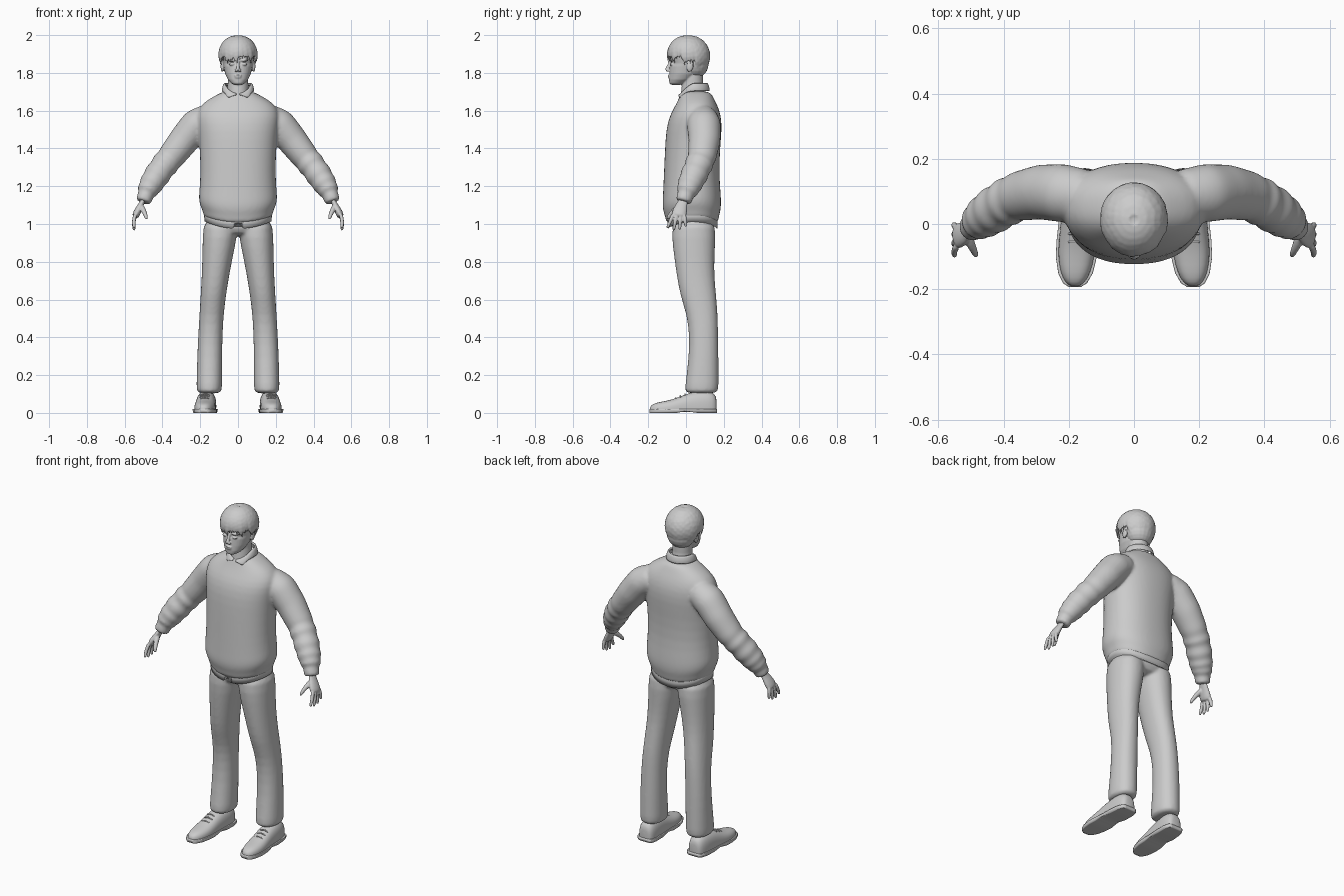
import bpy, bmesh, math, random
from mathutils import Vector, Matrix

cube = bpy.data.objects.get("Cube")
if cube:
    bpy.data.objects.remove(cube, do_unlink=True)
random.seed(4)

clay = bpy.data.materials.new("clay grey")
clay.use_nodes = True
colour = (0.6, 0.6, 0.6, 1)
clay.diffuse_color = colour
clay.node_tree.nodes["Principled BSDF"].inputs["Base Color"].default_value = colour


def signed_power(value, power):
    return math.copysign(abs(value) ** power, value)


def loft(bm, rings, sides=32, power=1.0):
    """Skin a list of (centre, half axis, half axis) rings and cap both ends."""
    loops = []
    for centre, u, v in rings:
        loop = []
        for i in range(sides):
            a = math.tau * i / sides
            loop.append(bm.verts.new(centre + u * signed_power(math.cos(a), power)
                                     + v * signed_power(math.sin(a), power)))
        loops.append(loop)
    for low, high in zip(loops, loops[1:]):
        for i in range(sides):
            j = (i + 1) % sides
            bm.faces.new((low[i], low[j], high[j], high[i]))
    bm.faces.new(loops[0][::-1])
    bm.faces.new(loops[-1])


def stack(bm, levels, sides=32, power=1.0, cx=0.0):
    """Horizontal rings: height, half width, front y, back y, optional x shift."""
    rings = []
    for z, half, front, back, *shift in levels:
        x = shift[0] if shift else cx
        rings.append((Vector((x, (front + back) / 2, z)), Vector((half, 0, 0)),
                      Vector((0, (back - front) / 2, 0))))
    loft(bm, rings, sides, power)


def tube(bm, points, ref=(0, 1, 0), flat=1.0, sides=16):
    """Rings square to a path of x, y, z, radius; flat scales them across ref."""
    spots = [Vector(p[:3]) for p in points]
    rings = []
    for i, p in enumerate(points):
        along = (spots[min(i + 1, len(spots) - 1)] - spots[max(i - 1, 0)]).normalized()
        u = Vector(ref).cross(along).normalized()
        rings.append((spots[i], u * p[3] * flat, along.cross(u) * p[3]))
    loft(bm, rings, sides)


def blob(bm, centre, radii, turn=0.0):
    matrix = Matrix.Translation(centre) @ Matrix.Rotation(turn, 4, "X") @ Matrix.Diagonal((*radii, 1))
    bmesh.ops.create_uvsphere(bm, u_segments=20, v_segments=12, radius=1, matrix=matrix)


def mirror(bm):
    copy = bmesh.ops.duplicate(bm, geom=bm.verts[:] + bm.edges[:] + bm.faces[:])
    for item in copy["geom"]:
        if isinstance(item, bmesh.types.BMVert):
            item.co.x *= -1


def finish(name, bm, subdivide=1, voxel=0, smooth=0, thickness=0):
    bmesh.ops.recalc_face_normals(bm, faces=bm.faces[:])
    mesh = bpy.data.meshes.new(name)
    bm.to_mesh(mesh)
    bm.free()
    mesh.materials.append(clay)
    mesh.shade_smooth()
    obj = bpy.data.objects.new(name, mesh)
    bpy.context.collection.objects.link(obj)
    if thickness:
        obj.modifiers.new("thickness", "SOLIDIFY").thickness = thickness
    if subdivide:
        obj.modifiers.new("round", "SUBSURF").levels = subdivide
        obj.modifiers["round"].render_levels = subdivide
    if voxel:
        merge = obj.modifiers.new("merge", "REMESH")
        merge.mode, merge.voxel_size, merge.use_smooth_shade = "VOXEL", voxel, True
    if smooth:
        soft = obj.modifiers.new("soften", "SMOOTH")
        soft.iterations, soft.factor = smooth, 0.5
    return obj


# Sweater: sleeves with folds, merged into the body
bm = bmesh.new()
sleeve = [(.14, .085, 1.565, .08), (.22, .095, 1.525, .09), (.285, .098, 1.445, .085),
          (.355, .085, 1.355, .076), (.4, .062, 1.3, .073), (.445, .032, 1.235, .069),
          (.475, .01, 1.185, .059), (.49, -.004, 1.15, .045), (.502, -.014, 1.115, .042)]
folded = []
for k, (a, b) in enumerate(zip(sleeve, sleeve[1:])):
    for step in range(4):
        p = list(Vector(a).lerp(Vector(b), step / 4))
        if 2 < k < 7:
            p[3] += .005 * math.sin(step * math.pi / 2 + k)
        folded.append(p)
tube(bm, folded + [sleeve[-1]], sides=24, flat=.96)
mirror(bm)
stack(bm, [(1.04, .165, -.09, .155), (1.05, .182, -.106, .17), (1.08, .187, -.11, .174),
           (1.105, .203, -.12, .182), (1.14, .208, -.125, .186), (1.18, .204, -.122, .185),
           (1.27, .198, -.117, .175), (1.4, .202, -.111, .18), (1.5, .212, -.105, .19),
           (1.57, .222, -.088, .186), (1.62, .205, -.06, .17), (1.655, .165, -.042, .152),
           (1.685, .11, -.03, .138), (1.705, .075, -.02, .12)], 48, .88)
for v in bm.verts:
    if v.co.z < 1.3 and abs(v.co.x) < .21:
        fade = min(1, (1.3 - v.co.z) / .15)
        v.co.z -= .04 * fade * (1 - (v.co.x / .21) ** 2)
finish("sweater", bm, 1, .009, 5)

# Shirt tail below the sweater, split at the front
bm = bmesh.new()
stack(bm, [(1.02, .178, -.096, .166), (1.05, .179, -.098, .168), (1.09, .17, -.09, .16)], 96, .88)
for v in bm.verts:
    x, y, z = v.co
    if z < 1.06:
        v.co.z -= .045 * (1 - (x / .19) ** 2)
        if y < 0 and abs(x) < .025 and z < 1.04:
            v.co.z += .03
finish("shirt_tail", bm, 0)

# Shirt collar with two front points
bm = bmesh.new()
rows = []
steps = 40
for i in range(steps + 1):
    a = math.radians(6 + 348 * i / steps)
    front = max(0, math.cos(a)) ** 1.5
    point = math.exp(-((min(a, math.tau - a) - .6) / .22) ** 2)
    row = []
    for radius, z in ((.064, 1.735 - .05 * front), (.07, 1.75 - .055 * front),
                      (.08, 1.74 - .055 * front), (.088 + .008 * point, 1.702 - .018 * front - .022 * point)):
        row.append(bm.verts.new((radius * math.sin(a), .042 - radius * .98 * math.cos(a), z)))
    rows.append(row)
for a, b in zip(rows, rows[1:]):
    for j in range(3):
        bm.faces.new((a[j], a[j + 1], b[j + 1], b[j]))
finish("shirt_collar", bm, 1, thickness=.006)

# Trousers
bm = bmesh.new()
stack(bm, [(.1, .067, -.008, .172, .153), (.13, .068, -.006, .172, .152), (.3, .066, .016, .172, .15),
           (.42, .064, .017, .17, .146), (.52, .064, .004, .168, .14), (.62, .067, -.03, .16, .131),
           (.72, .072, -.048, .15, .12), (.82, .08, -.062, .15, .109), (.93, .091, -.076, .157, .096),
           (1.04, .09, -.072, .155, .092)], 32, .92)
mirror(bm)
stack(bm, [(.935, .12, -.04, .12), (.97, .178, -.076, .156), (1.06, .172, -.07, .15)], 32, .9)
finish("trousers", bm, 1, .009, 4)

# Shoes: upper, sole and laces
profile = [(.163, .026, .07), (.155, .042, .1), (.12, .052, .118), (.06, .054, .116), (.0, .053, .1),
           (-.05, .056, .078), (-.1, .056, .064), (-.15, .046, .056), (-.18, .03, .045), (-.192, .012, .03)]
for name, grow, top in (("shoe_uppers", 0, 1), ("shoe_soles", .007, .02)):
    bm = bmesh.new()
    rings = []
    for y, half, height in profile:
        rings.append((Vector((.172 - .05 * y, y * (1 + grow), height * .3)),
                      Vector((half + grow, 0, 0)), Vector((0, 0, height * .7))))
    loft(bm, rings, 32, .8)
    for v in bm.verts:
        arch = .009 if -.03 < v.co.y < .04 else 0
        v.co.z = min(max(v.co.z, arch), top)
    mirror(bm)
    finish(name, bm, 1 if top == 1 else 0)
bm = bmesh.new()
for y, z in ((-.005, .102), (-.03, .092), (-.055, .081)):
    tube(bm, [(.176 + s * .028, y, z - .01 * abs(s), .004) for s in (-1, -.5, 0, .5, 1)], sides=8)
mirror(bm)
finish("shoe_laces", bm)

# Hands: palm, four fingers and thumb
bm = bmesh.new()
tube(bm, [(.497, -.01, 1.14, .027), (.508, -.018, 1.112, .026), (.523, -.028, 1.085, .036),
          (.537, -.036, 1.055, .041), (.546, -.04, 1.035, .036)], flat=.5)
for k, length in enumerate((.066, .078, .074, .058)):
    spread = k - 1.5
    y = -.04 + spread * .021
    path = []
    for t, r in ((-.2, .011), (.3, .0105), (.6, .0095), (.9, .0085), (1, .005)):
        path.append((.547 + .016 * t - .013 * t * t, y + spread * .012 * t - .01 * t, 1.043 - length * t, r))
    tube(bm, path, sides=12)
tube(bm, [(.512, -.03, 1.095, .017), (.503, -.058, 1.075, .015), (.492, -.08, 1.055, .0115),
          (.486, -.094, 1.035, .0095), (.484, -.099, 1.025, .006)], sides=12)
mirror(bm)
finish("hands", bm, 1, .004, 2)

# Head: ears and eyes mirrored, then skull, neck, nose and lips
bm = bmesh.new()
blob(bm, (.083, .022, 1.835), (.009, .018, .03), -.2)
blob(bm, (.033, -.078, 1.846), (.016, .009, .007))
blob(bm, (.034, -.079, 1.866), (.022, .009, .005))
blob(bm, (.01, -.097, 1.813), (.008, .009, .007))
mirror(bm)
stack(bm, [(1.737, .02, -.078, -.03), (1.745, .036, -.088, -.005), (1.765, .054, -.09, .035),
           (1.795, .068, -.088, .07), (1.835, .077, -.085, .092), (1.85, .08, -.078, .1),
           (1.88, .086, -.085, .105), (1.93, .084, -.078, .105), (1.97, .06, -.05, .08)], 32, .93)
stack(bm, [(1.64, .066, -.035, .105), (1.7, .057, -.026, .098), (1.75, .054, -.02, .09),
           (1.82, .055, -.02, .09)])
tube(bm, [(0, -.082, 1.862, .007), (0, -.091, 1.84, .008), (0, -.101, 1.818, .01), (0, -.098, 1.81, .006)])
blob(bm, (0, -.09, 1.787), (.02, .007, .0045))
blob(bm, (0, -.089, 1.777), (.018, .007, .005))
finish("head", bm, 0, .004, 2)


def scalp(a, p, lift=1.0):
    """Point on the hair surface at turn a from the front and angle p from the crown."""
    reach = math.sin(p) if p < math.pi / 2 else math.sin(p) ** .6
    return Vector((.1 * lift * reach * math.sin(a), .012 - .11 * lift * reach * math.cos(a),
                   1.885 + .11 * lift * math.cos(p)))


# Hair: a smooth cap under tapered locks that fall from the crown
bm = bmesh.new()
for row in range(2):
    count = 22
    for i in range(count):
        a = math.tau * (i + row / 2) / count
        turn = min(a, math.tau - a)
        end = 1.72 + random.uniform(-.1, .25)
        if turn > 1.15:
            end = 1.95 + random.uniform(-.1, .15)
        if turn > 1.9:
            end = 2.4 + random.uniform(-.1, .2)
        start = .12 + .25 * row
        path = []
        for k in range(9):
            t = k / 8
            p = start + (end - start) * t
            spot = scalp(a + .22 * (t - .5), p, 1.0 - .015 * row)
            path.append((*spot, .004 + .02 * math.sin(math.pi * min(t + .12, 1)) ** .7))
        for k in range(8):
            path[k] = (*path[k][:3], path[k][3] * (1 - .25 * (k / 8) ** 3))
        outward = (math.sin(a), -math.cos(a), .3)
        tube(bm, path, outward, 1.0, 10)
        # Flatten each lock against the scalp
        for v in bm.verts[:][-90:]:
            centre = Vector((0, .012, 1.885))
            offset = v.co - centre
            shape = Vector((offset.x / .1, offset.y / .11, offset.z / .11)).length
            if shape > 1:
                v.co = centre + offset * (1 + (shape - 1) * .35) / shape
rings = []
for p in (.1, .4, .7, 1, 1.25, 1.5):
    edge = scalp(0, p)
    rings.append((Vector((0, .012, edge.z)), Vector((.098 * math.sin(p), 0, 0)), Vector((0, .108 * math.sin(p), 0))))
loft(bm, rings)
blob(bm, (0, .045, 1.85), (.082, .075, .08))
finish("hair", bm, 0, .0045, 1)
